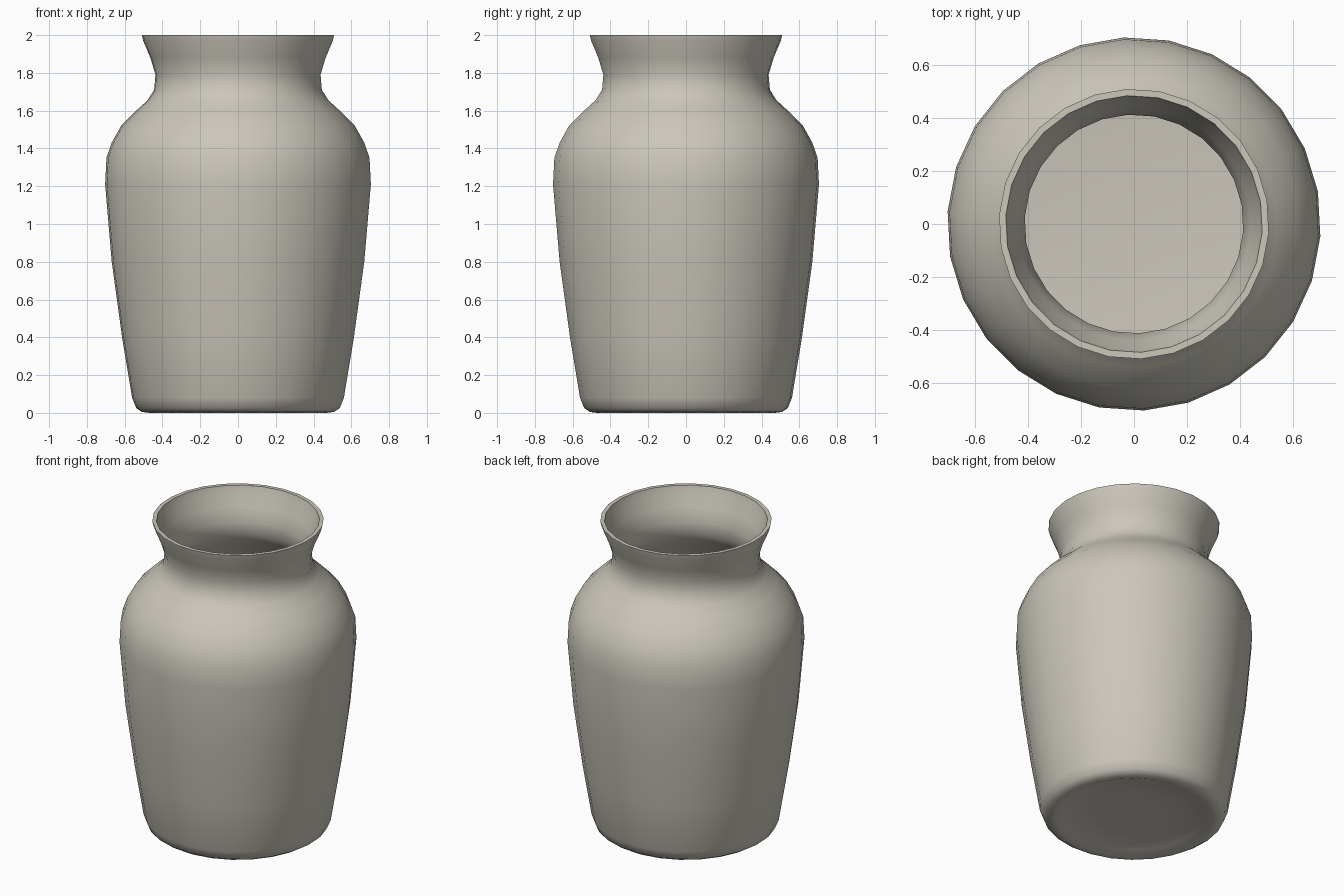
import bpy, bmesh
from math import radians, tau
from mathutils import Matrix

cube = bpy.data.objects.get("Cube")
if cube:
    bpy.data.objects.remove(cube, do_unlink=True)

SIDES = 26

# Clay colour
clay = bpy.data.materials.new("warm grey clay")
clay.use_nodes = True
colour = (0.60, 0.57, 0.50, 1)
clay.diffuse_color = colour
clay.node_tree.nodes["Principled BSDF"].inputs["Base Color"].default_value = colour

# Outer wall from the slightly hollow underside up to the lip, as (radius, height)
outer = [(0, .03), (.25, .03), (.42, .02), (.47, 0), (.51, .005), (.54, .025), (.562, .08),
         (.615, .4), (.67, .8), (.705, 1.21), (.698, 1.35), (.67, 1.43),
         (.62, 1.52), (.54, 1.6), (.48, 1.655), (.445, 1.71), (.438, 1.79),
         (.465, 1.88), (.503, 1.97), (.51, 2)]
# Inner wall from the lip down to the floor
inner = [(.485, 2), (.475, 1.96), (.44, 1.88), (.413, 1.79), (.42, 1.71),
         (.455, 1.645), (.515, 1.585), (.595, 1.505), (.645, 1.42),
         (.672, 1.34), (.678, 1.21), (.645, .8), (.59, .4), (.535, .1),
         (.5, .065), (.42, .055), (0, .055)]

# Lathe the closed wall profile around the vertical axis
bm = bmesh.new()
verts = [bm.verts.new((r, 0, z)) for r, z in outer + inner]
edges = [bm.edges.new(pair) for pair in zip(verts, verts[1:])]
bmesh.ops.spin(bm, geom=verts + edges, cent=(0, 0, 0), axis=(0, 0, 1),
               angle=tau, steps=SIDES, use_merge=False)
bmesh.ops.remove_doubles(bm, verts=bm.verts, dist=0.0005)
bmesh.ops.recalc_face_normals(bm, faces=bm.faces)
bm.transform(Matrix.Rotation(radians(10), 4, "Z"))

mesh = bpy.data.meshes.new("vase")
bm.to_mesh(mesh)
bm.free()
mesh.materials.append(clay)
vase = bpy.data.objects.new("vase", mesh)
bpy.context.collection.objects.link(vase)

# Smooth walls with a crisp lip
bpy.ops.object.select_all(action="DESELECT")
vase.select_set(True)
bpy.context.view_layer.objects.active = vase
bpy.ops.object.shade_smooth_by_angle(angle=radians(60))
